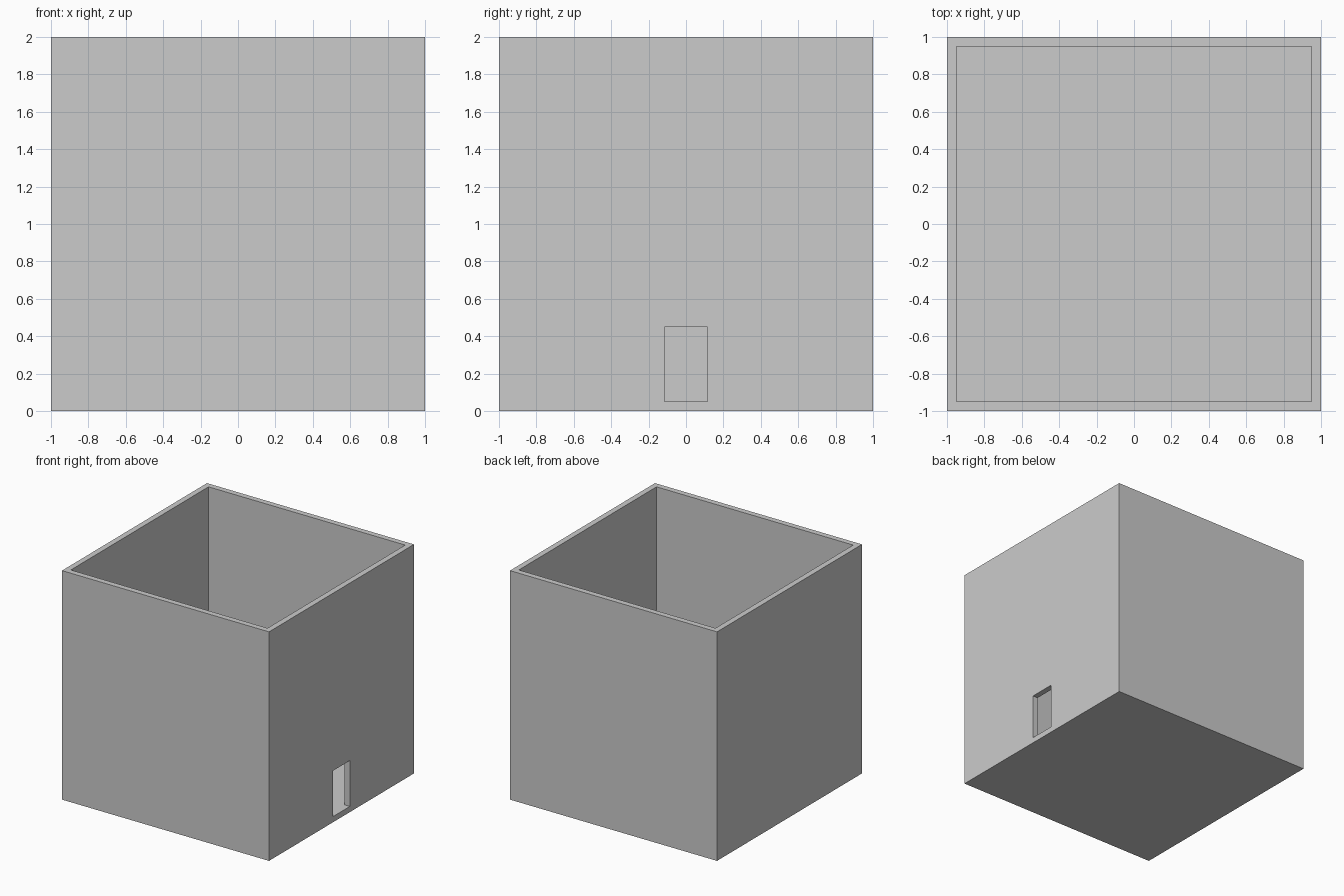
import bpy

if "Cube" in bpy.data.objects:
    bpy.data.objects.remove(bpy.data.objects["Cube"])

WALL = 0.05
SIZE = 2.0
DOOR_W, DOOR_H = 0.23, 0.40


def box(name, lo, hi):
    """Axis-aligned box between two corners."""
    mid = [(a + b) / 2 for a, b in zip(lo, hi)]
    bpy.ops.mesh.primitive_cube_add(size=1, location=mid)
    ob = bpy.context.object
    ob.name = name
    ob.scale = [b - a for a, b in zip(lo, hi)]
    bpy.ops.object.transform_apply(location=True, rotation=False, scale=True)
    return ob


def cut(target, cutter):
    """Subtract the cutter from the target and discard it."""
    mod = target.modifiers.new("cut", 'BOOLEAN')
    mod.operation = 'DIFFERENCE'
    mod.solver = 'EXACT'
    mod.object = cutter
    bpy.context.view_layer.objects.active = target
    bpy.ops.object.modifier_apply(modifier=mod.name)
    bpy.data.objects.remove(cutter, do_unlink=True)


h = SIZE / 2
inner = h - WALL

# Outer block
shell = box("open_box", (-h, -h, 0), (h, h, SIZE))

# Hollow interior, open at the top, leaving walls and floor
cut(shell, box("cavity_cutter", (-inner, -inner, WALL), (inner, inner, SIZE + 0.2)))

# Doorway through the right wall, its sill level with the floor
cut(shell, box("doorway_cutter", (inner - 0.1, -DOOR_W / 2, WALL),
               (h + 0.1, DOOR_W / 2, WALL + DOOR_H)))
